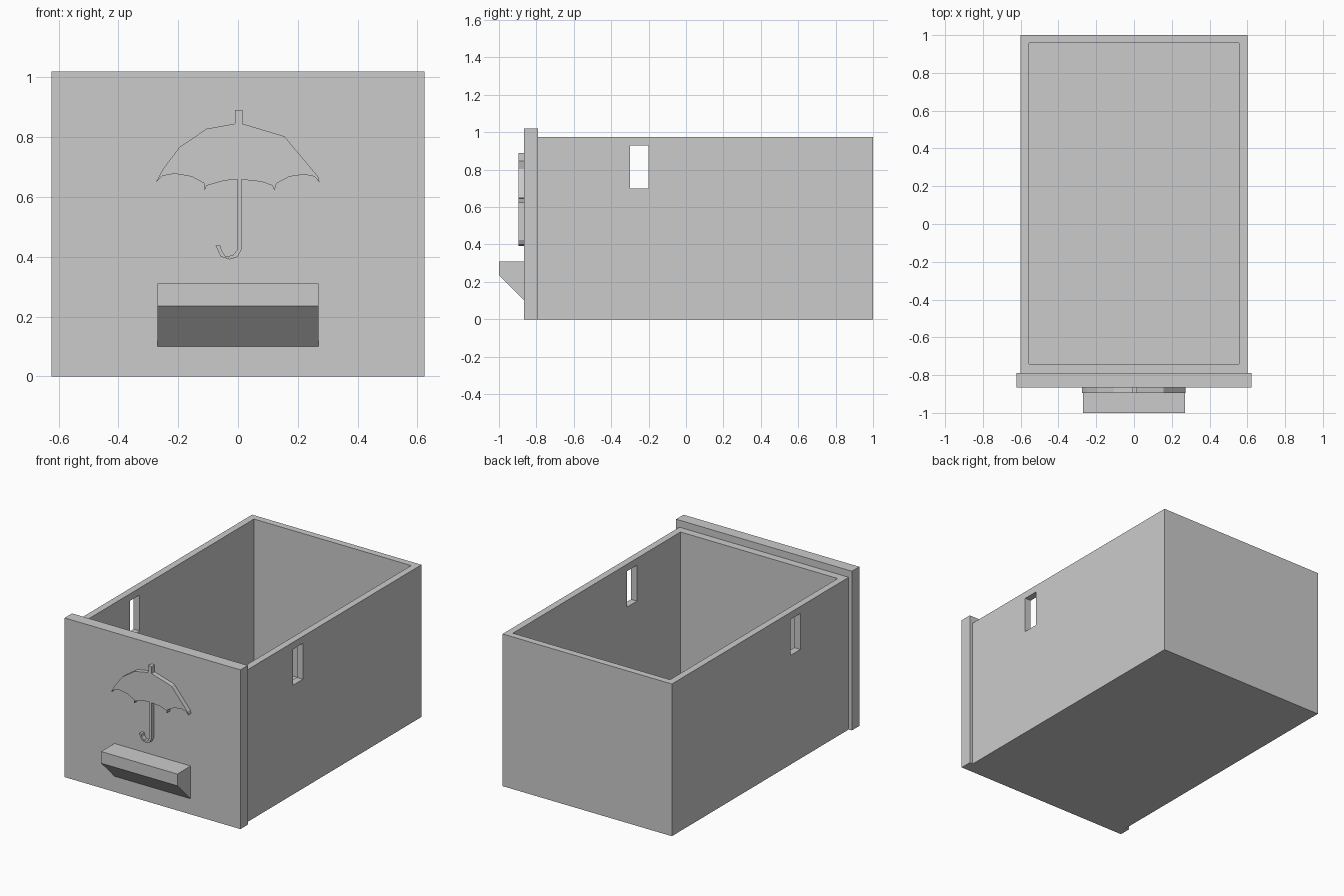
import bpy
import bmesh
from mathutils import Vector

cube = bpy.data.objects.get("Cube")
if cube:
    bpy.data.objects.remove(cube, do_unlink=True)

grey = bpy.data.materials.new("plain grey")
grey.use_nodes = True
grey.diffuse_color = (0.6, 0.6, 0.6, 1)
grey.node_tree.nodes["Principled BSDF"].inputs["Base Color"].default_value = grey.diffuse_color


def finish(name, bm):
    bmesh.ops.recalc_face_normals(bm, faces=bm.faces)
    mesh = bpy.data.meshes.new(name)
    bm.to_mesh(mesh)
    bm.free()
    mesh.materials.append(grey)
    obj = bpy.data.objects.new(name, mesh)
    bpy.context.collection.objects.link(obj)
    return obj


def box(name, low, high):
    low, high = Vector(low), Vector(high)
    bm = bmesh.new()
    bmesh.ops.create_cube(bm, size=1)
    bmesh.ops.scale(bm, verts=bm.verts, vec=high - low)
    bmesh.ops.translate(bm, verts=bm.verts, vec=(low + high) / 2)
    return finish(name, bm)


def prism(name, points, depth):
    bm = bmesh.new()
    face = bm.faces.new([bm.verts.new(p) for p in points])
    new = bmesh.ops.extrude_face_region(bm, geom=[face])["geom"]
    bmesh.ops.translate(bm, vec=depth,
                        verts=[v for v in new if isinstance(v, bmesh.types.BMVert)])
    return finish(name, bm)


def cut(target, cutter):
    mod = target.modifiers.new("cut", "BOOLEAN")
    mod.operation = "DIFFERENCE"
    mod.solver = "EXACT"
    mod.object = cutter
    bpy.context.view_layer.objects.active = target
    bpy.ops.object.modifier_apply(modifier=mod.name)
    bpy.data.objects.remove(cutter, do_unlink=True)


# Open drawer body with a slot through both side walls
body = box("drawer_body", (-0.6, -0.79, 0), (0.6, 1, 0.975))
cut(body, box("cavity_cutter", (-0.557, -0.74, 0.043), (0.557, 0.957, 1.2)))
cut(body, box("slot_cutter", (-0.8, -0.3, 0.7), (0.8, -0.2, 0.93)))

# Front panel, a little wider and taller than the body
FRONT = -0.865
box("front_panel", (-0.623, FRONT, 0), (0.623, -0.79, 1.02))

# Pull handle with a sloping underside
profile = [(FRONT, 0.31), (-1, 0.31), (-1, 0.235), (FRONT, 0.1)]
prism("pull_handle", [(-0.27, y, z) for y, z in profile], (0.54, 0, 0))

# Raised umbrella: canopy top, right scallops, hooked shaft, left scallops
canopy = [(-.275, .648), (-.25, .695), (-.195, .767), (-.105, .828), (-.01, .845),
          (-.01, .89), (.015, .89), (.015, .845), (.155, .803), (.268, .668)]
right_scallops = [(.273, .648), (.256, .668), (.222, .675), (.172, .668), (.129, .645),
                  (.122, .621), (.115, .638), (.079, .651), (.012, .658)]
shaft = [(.012, .424), (-.002, .399), (-.028, .391), (-.058, .401), (-.075, .438),
         (-.058, .438), (-.055, .42), (-.042, .402), (-.018, .404), (-.002, .424)]
left_scallops = [(-.002, .658), (-.045, .655), (-.105, .638), (-.112, .621),
                 (-.112, .645), (-.155, .668), (-.212, .678), (-.253, .67)]
outline = canopy + right_scallops + shaft + left_scallops
prism("umbrella_relief", [(x, FRONT, z) for x, z in outline], (0, -0.03, 0))
